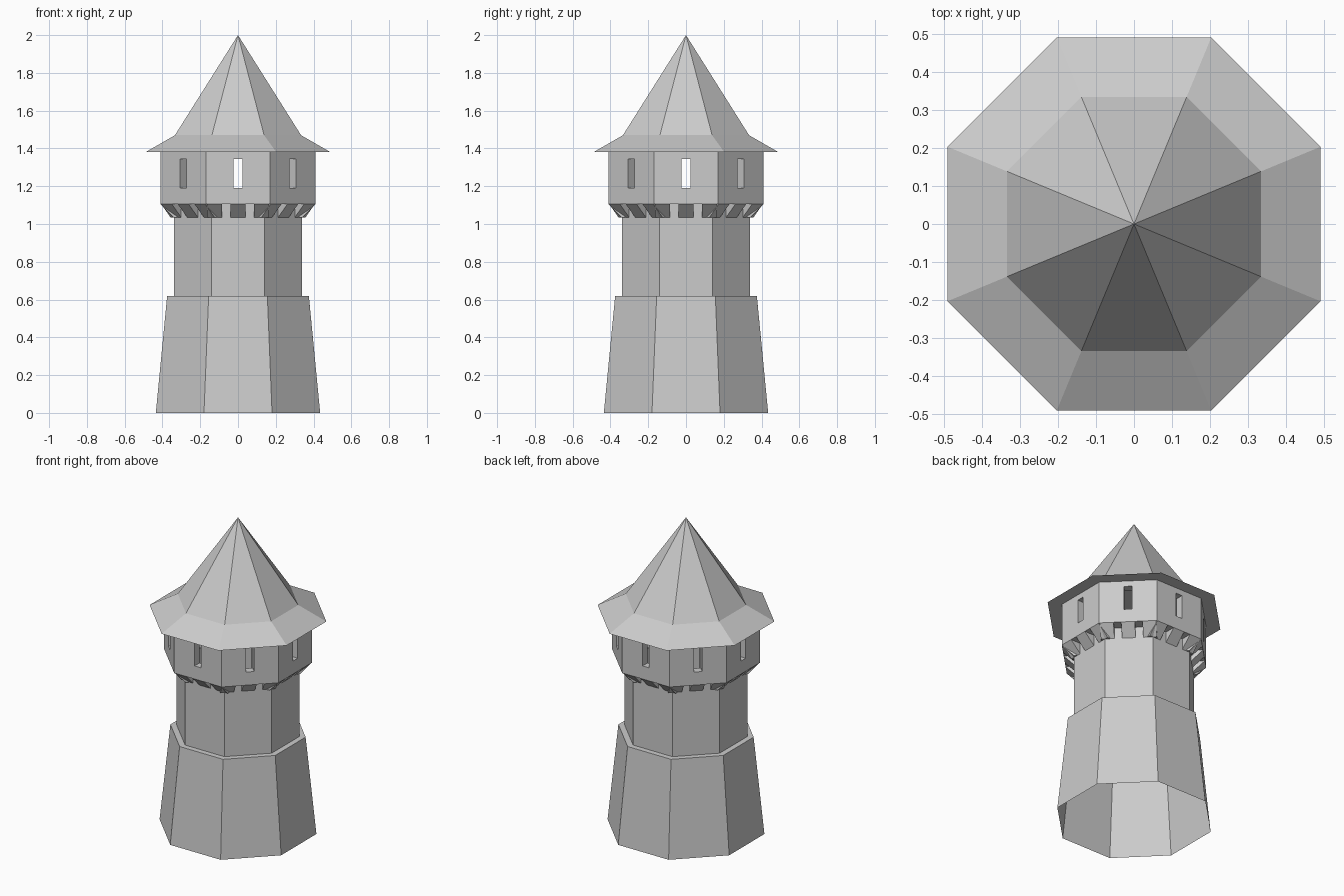
import bpy, bmesh
from math import cos, pi
from mathutils import Matrix

if "Cube" in bpy.data.objects:
    bpy.data.objects.remove(bpy.data.objects["Cube"])

SIDES = 8


def make_object(name, bm):
    bmesh.ops.recalc_face_normals(bm, faces=bm.faces)
    mesh = bpy.data.meshes.new(name)
    bm.to_mesh(mesh)
    bm.free()
    obj = bpy.data.objects.new(name, mesh)
    bpy.context.collection.objects.link(obj)
    return obj


def turned(name, profile, closed=False):
    """Octagonal lathe; profile holds (distance to flat side, height)."""
    bm = bmesh.new()
    rings = []
    for a, z in profile:
        if a == 0:
            rings.append([bm.verts.new((0, 0, z))] * SIDES)
            continue
        ring = []
        for i in range(SIDES):
            turn = Matrix.Rotation(2 * pi * (i + 0.5) / SIDES, 3, 'Z')
            v = bm.verts.new((a / cos(pi / SIDES), 0, z))
            v.co = turn @ v.co
            ring.append(v)
        rings.append(ring)
    pairs = list(zip(rings, rings[1:]))
    if closed:
        pairs.append((rings[-1], rings[0]))
    for lo, hi in pairs:
        for i in range(SIDES):
            j = (i + 1) % SIDES
            bm.faces.new(list(dict.fromkeys((lo[i], lo[j], hi[j], hi[i]))))
    return make_object(name, bm)


# Tapered base with ledge, and straight shaft, open underneath
turned("base_and_shaft", [(0.435, 0), (0.375, 0.62), (0.34, 0.62), (0.34, 1.105)])

# Overhanging gallery: hollow ring with thick walls
gallery = turned("gallery", [(0.41, 1.105), (0.41, 1.38), (0.36, 1.38), (0.36, 1.13),
                             (0.335, 1.13), (0.335, 1.105)], closed=True)

# Window slits, one through each gallery wall
bm = bmesh.new()
for i in range(SIDES):
    m = (Matrix.Rotation(2 * pi * i / SIDES, 4, 'Z')
         @ Matrix.Translation((0.385, 0, 1.267))
         @ Matrix.Diagonal((0.12, 0.048, 0.155, 1)))
    bmesh.ops.create_cube(bm, size=1, matrix=m)
cutter = make_object("slit_cutter", bm)
cutter.hide_render = True
mod = gallery.modifiers.new("slits", 'BOOLEAN')
mod.operation = 'DIFFERENCE'
mod.solver = 'EXACT'
mod.object = cutter
bpy.context.view_layer.objects.active = gallery
bpy.ops.object.modifier_apply(modifier=mod.name)
bpy.data.objects.remove(cutter)

# Wedge corbels under the gallery, three per side
bm = bmesh.new()
for i in range(SIDES):
    turn = Matrix.Rotation(2 * pi * i / SIDES, 3, 'Z')
    for y in (-0.125, 0, 0.125):
        ends = []
        for w in (-0.04, 0.04):
            ends.append([bm.verts.new(turn @ Matrix.Translation((x, y + w, z)).to_translation())
                         for x, z in ((0.41, 1.105), (0.34, 1.035), (0.32, 1.035), (0.32, 1.105))])
        a, b = ends
        bm.faces.new(a)
        bm.faces.new(b[::-1])
        for k in range(4):
            n = (k + 1) % 4
            bm.faces.new((a[k], b[k], b[n], a[n]))
make_object("corbels", bm)

# Flared pointed roof with a flat soffit
turned("roof", [(0, 1.38), (0.49, 1.38), (0.334, 1.47), (0, 2.0)])
